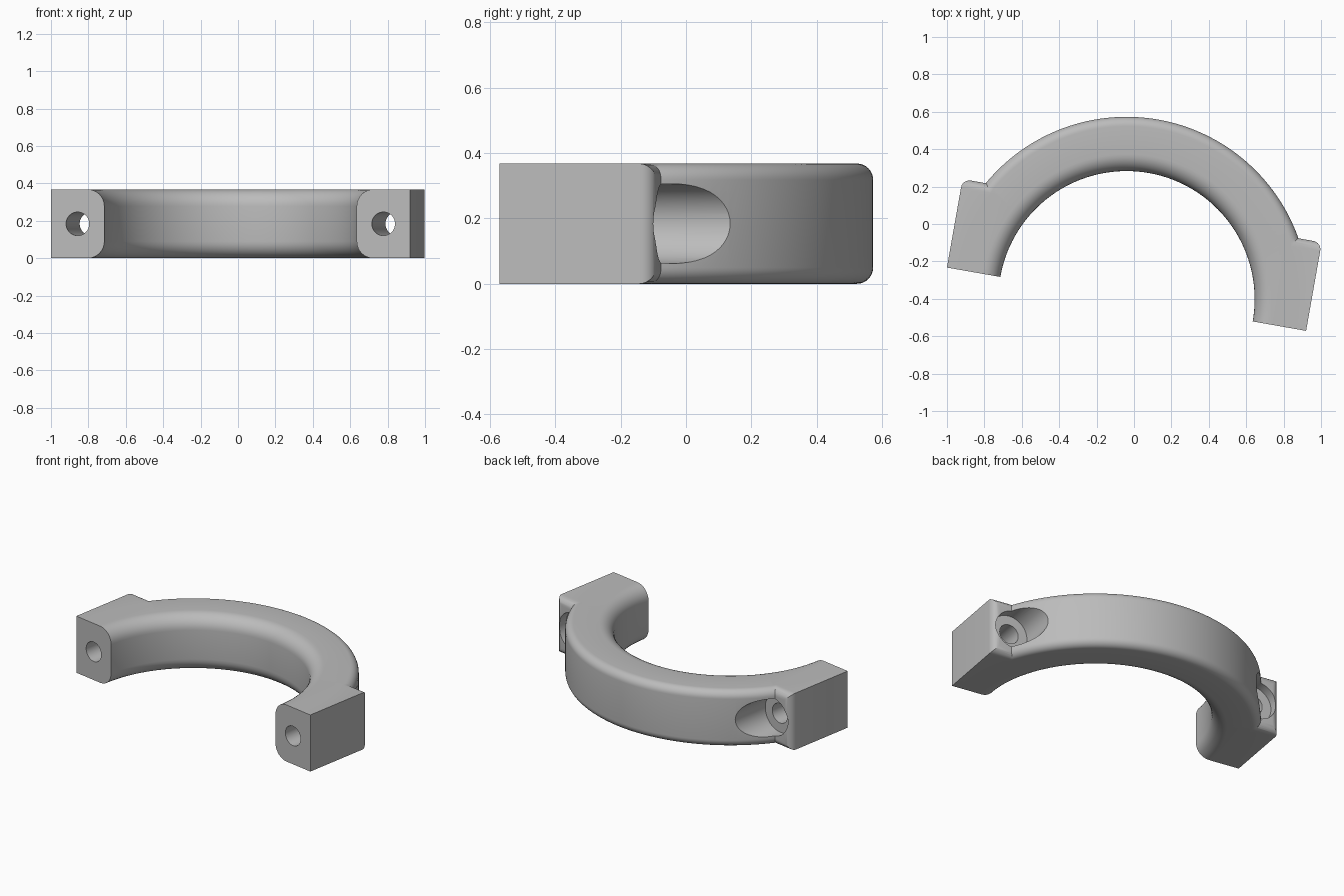
import bpy, bmesh, math
from mathutils import Matrix

if "Cube" in bpy.data.objects:
    bpy.data.objects.remove(bpy.data.objects["Cube"])

R_IN, R_OUT, H = 0.685, 0.975, 0.368   # ring radii and height
EAR = 0.48                             # length of the clamp ears
HOLE_X, HOLE_R, BORE_R, FLOOR = 0.83, 0.063, 0.122, 0.42
SEGS = 96

grey = bpy.data.materials.new("grey")
grey.diffuse_color = (0.5, 0.5, 0.5, 1)
grey.use_nodes = True
grey.node_tree.nodes["Principled BSDF"].inputs["Base Color"].default_value = grey.diffuse_color


def make(name, bm):
    bmesh.ops.recalc_face_normals(bm, faces=bm.faces)
    me = bpy.data.meshes.new(name)
    bm.to_mesh(me)
    bm.free()
    me.materials.append(grey)
    ob = bpy.data.objects.new(name, me)
    bpy.context.collection.objects.link(ob)
    return ob


def corner(cx, cz, r, start, n=8):
    return [(cx + r * math.cos(start + math.pi / 2 * i / n),
             cz + r * math.sin(start + math.pi / 2 * i / n)) for i in range(n + 1)]


def half_ring():
    # rounded section swept through half a turn
    ri, ro = 0.09, 0.05
    section = (corner(R_OUT - ro, ro, ro, -math.pi / 2) + corner(R_OUT - ro, H - ro, ro, 0)
               + corner(R_IN + ri, H - ri, ri, math.pi / 2) + corner(R_IN + ri, ri, ri, math.pi))
    bm = bmesh.new()
    rows = []
    for k in range(SEGS + 1):
        a = math.pi * k / SEGS
        rows.append([bm.verts.new((r * math.cos(a), r * math.sin(a), z)) for r, z in section])
    n = len(section)
    for p, q in zip(rows, rows[1:]):
        for i in range(n):
            j = (i + 1) % n
            bm.faces.new((p[i], p[j], q[j], q[i]))
    bm.faces.new(rows[0])
    bm.faces.new(rows[-1])
    return make("clamp_half", bm)


def ear(side):
    # square block with its back edges rounded
    x0, x1 = 0.79, R_OUT
    bm = bmesh.new()
    bmesh.ops.create_cube(bm, size=1, matrix=Matrix.Translation((side * (x0 + x1) / 2, EAR / 2, H / 2))
                          @ Matrix.Diagonal((x1 - x0, EAR, H, 1)))
    edges = [e for e in bm.edges
             if all(v.co.y > EAR - 0.01 for v in e.verts)
             and not all(abs(v.co.x) < x0 + 0.01 for v in e.verts)]
    bmesh.ops.bevel(bm, geom=edges, offset=0.045, segments=6, profile=0.5, affect='EDGES')
    return make("ear", bm)


def cylinder(name, x, r, y0, y1):
    bm = bmesh.new()
    m = Matrix.Translation((x, (y0 + y1) / 2, H / 2)) @ Matrix.Rotation(math.pi / 2, 4, 'X')
    bmesh.ops.create_cone(bm, cap_ends=True, segments=48, radius1=r, radius2=r, depth=y1 - y0, matrix=m)
    return make(name, bm)


def combine(target, tool, operation):
    mod = target.modifiers.new(operation, 'BOOLEAN')
    mod.operation, mod.object, mod.solver = operation, tool, 'EXACT'
    bpy.context.view_layer.objects.active = target
    bpy.ops.object.modifier_apply(modifier=mod.name)
    bpy.data.objects.remove(tool)


clamp = half_ring()
for side in (-1, 1):
    combine(clamp, ear(side), 'UNION')
for side in (-1, 1):
    # bolt hole and the pocket for the bolt head
    combine(clamp, cylinder("bolt_hole", side * HOLE_X, HOLE_R, -0.2, 0.6), 'DIFFERENCE')
    combine(clamp, cylinder("head_pocket", side * HOLE_X, BORE_R, FLOOR, 1.1), 'DIFFERENCE')

# turn the finished part and centre it
clamp.data.transform(Matrix.Translation((-0.04, -0.402, 0)) @ Matrix.Rotation(math.radians(-10), 4, 'Z'))
bpy.ops.object.select_all(action='DESELECT')
clamp.select_set(True)
bpy.context.view_layer.objects.active = clamp
bpy.ops.object.shade_smooth_by_angle(angle=math.radians(30))
